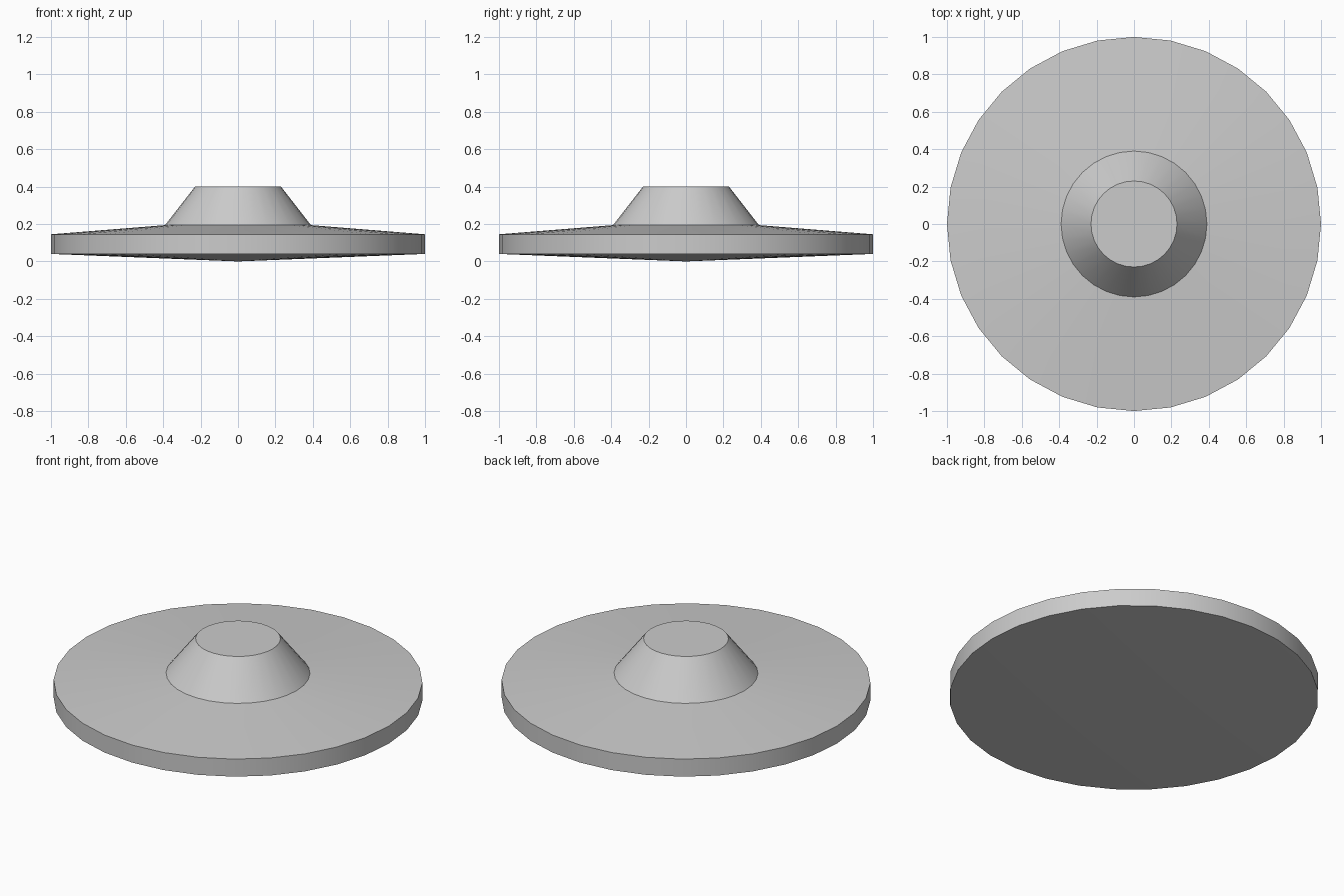
import bpy, bmesh, math

if "Cube" in bpy.data.objects:
    bpy.data.objects.remove(bpy.data.objects["Cube"])

SIDES = 32

# Half profile (radius, z) from the bottom centre to the top centre
PROFILE = [(0, 0), (1, 0.04), (1, 0.145), (0.39, 0.194), (0.23, 0.4), (0, 0.4)]


def lathe(name, profile):
    bm = bmesh.new()
    verts = [bm.verts.new((r, 0, z)) for r, z in profile]
    edges = [bm.edges.new(pair) for pair in zip(verts, verts[1:])]
    bmesh.ops.spin(bm, geom=verts + edges, cent=(0, 0, 0), axis=(0, 0, 1),
                   angle=math.tau, steps=SIDES, use_merge=True)
    bmesh.ops.remove_doubles(bm, verts=bm.verts[:], dist=1e-4)
    bmesh.ops.recalc_face_normals(bm, faces=bm.faces[:])
    mesh = bpy.data.meshes.new(name)
    bm.to_mesh(mesh)
    bm.free()
    obj = bpy.data.objects.new(name, mesh)
    bpy.context.collection.objects.link(obj)
    return obj


# Disc with shallow conical underside, flat rim and tapered hub
disc = lathe("disc_with_hub", PROFILE)
bpy.context.view_layer.objects.active = disc
disc.select_set(True)
bpy.ops.object.shade_smooth_by_angle(angle=math.radians(30))
